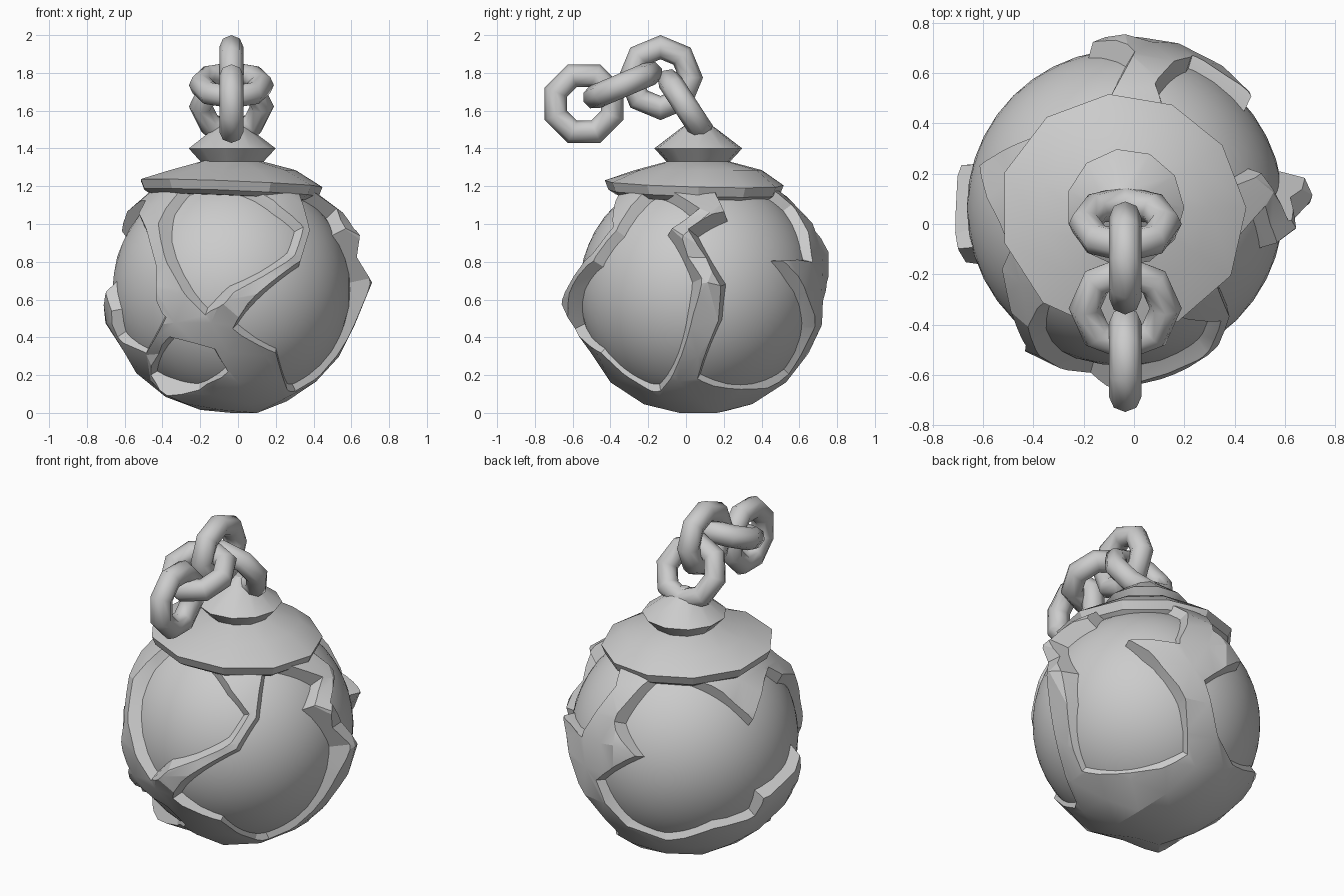
import bpy, bmesh, math, random
from mathutils import Vector, Matrix

random.seed(4)
cube = bpy.data.objects.get("Cube")
if cube:
    bpy.data.objects.remove(cube, do_unlink=True)

CENTRE = Vector((-0.035, 0.065, 0.65))
ORB_R = 0.63

metal = bpy.data.materials.new("grey")
metal.use_nodes = True
metal.diffuse_color = (0.6, 0.6, 0.6, 1)
metal.node_tree.nodes["Principled BSDF"].inputs["Base Color"].default_value = (0.6, 0.6, 0.6, 1)


def make_object(name, bm, location=(0, 0, 0)):
    bmesh.ops.recalc_face_normals(bm, faces=bm.faces[:])
    mesh = bpy.data.meshes.new(name)
    bm.to_mesh(mesh)
    bm.free()
    mesh.materials.append(metal)
    obj = bpy.data.objects.new(name, mesh)
    obj.location = location
    bpy.context.collection.objects.link(obj)
    return obj


def select(obj):
    bpy.ops.object.select_all(action="DESELECT")
    obj.select_set(True)
    bpy.context.view_layer.objects.active = obj


def smooth(obj, angle=180):
    select(obj)
    bpy.ops.object.shade_smooth_by_angle(angle=math.radians(angle))


def on_orb(azimuth, elevation, right, up):
    """Point of the orb lying at (right, up) as seen from a direction."""
    a, e = math.radians(azimuth), math.radians(elevation)
    toward = Vector((math.cos(a) * math.cos(e), math.sin(a) * math.cos(e), math.sin(e)))
    side = Vector((-math.sin(a), math.cos(a), 0))
    depth = math.sqrt(max(ORB_R ** 2 - right ** 2 - up ** 2, 0.001))
    p = side * right + toward.cross(side) * up + toward * depth
    return p.normalized() * ORB_R


def bridge(bm, low, high):
    for i in range(len(low)):
        bm.faces.new((low[i - 1], low[i], high[i], high[i - 1]))


def window_cutter(azimuth, elevation, outline):
    """Solid that opens one window in the shell, with walls flaring outwards."""
    points = [on_orb(azimuth, elevation, r, u) for r, u in outline]
    axis = sum(points, Vector()).normalized()
    count = len(points)
    outward = [p.cross(points[(i + 1) % count] - points[i - 1]).normalized()
               for i, p in enumerate(points)]
    if sum(n.dot(p - axis * ORB_R) for n, p in zip(outward, points)) < 0:
        outward = [-n for n in outward]
    slopes = [p.normalized() + n * 0.55 for p, n in zip(points, outward)]
    bm = bmesh.new()
    inner = [bm.verts.new(p - s * 0.03) for p, s in zip(points, slopes)]
    outer = [bm.verts.new(p + s * 0.14) for p, s in zip(points, slopes)]
    lid = [bm.verts.new(v.co / max(v.co.dot(axis), 0.1)) for v in outer]
    bridge(bm, inner, outer)
    bridge(bm, outer, lid)
    bm.faces.new(lid)
    tip = bm.verts.new((0, 0, 0))
    for i, v in enumerate(inner):
        bm.faces.new((tip, v, inner[i - 1]))
    obj = make_object("window_cutter", bm, CENTRE)
    obj.hide_render = True
    return obj


# Inner orb
bm = bmesh.new()
bmesh.ops.create_icosphere(bm, subdivisions=4, radius=ORB_R)
smooth(make_object("inner_orb", bm, CENTRE))

# Faceted shell: thinner and flat below, with a few drawn-out corners
bm = bmesh.new()
bmesh.ops.create_icosphere(bm, subdivisions=3, radius=0.695)
for v in bm.verts:
    v.co *= random.uniform(0.98, 1.02) * (0.955 if v.co.z < -0.28 else 1)
corners = [(0.745, 0.05, 0.04), (0.68, -0.08, 0.29), (0.59, 0.06, 0.41), (-0.67, -0.04, 0.26),
           (-0.06, -0.73, -0.06), (0, 0.69, 0.2), (-0.68, -0.1, -0.05), (-0.35, 0.6, 0.12),
           (-0.36, -0.33, -0.55)]
for corner in corners:
    target = Vector(corner)
    min(bm.verts, key=lambda v: (v.co - target).length).co = target
for v in bm.verts:
    v.co.z = max(v.co.z, -CENTRE.z)
shell = make_object("cracked_shell", bm, CENTRE)

# Window outlines: azimuth, elevation, then (right, up) from the orb centre
windows = [
    # front
    (-90, 0, [(-.30, .40), (-.22, .505), (.005, .515), (.225, .40), (.335, .31),
              (.295, .195), (-.01, .02), (-.125, -.095), (-.235, .05), (-.315, .26)]),
    # front right
    (-90, 0, [(-.48, .38), (-.43, .27), (-.385, .10), (-.385, -.06), (-.34, -.12),
              (-.44, -.31), (-.56, -.22), (-.58, -.10), (-.605, 0), (-.60, .15), (-.55, .30)]),
    # low front
    (-90, 0, [(-.30, -.25), (-.09, -.31), (-.03, -.41), (-.17, -.495), (-.395, -.43)]),
    # front left
    (0, 0, [(-.22, .49), (-.03, .38), (-.16, .29), (-.03, .04), (-.05, -.10),
            (-.205, -.50), (-.255, -.495), (-.495, -.31), (-.605, -.18), (-.613, -.05),
            (-.505, .125), (-.39, .285)]),
    # back left
    (0, 0, [(.085, .525), (.19, .56), (.36, .49), (.45, .42), (.535, .245), (.555, .16),
            (.385, .155), (.515, -.03), (.55, -.20), (.455, -.42), (.295, -.495),
            (.01, -.445), (.125, -.155), (.145, .03), (0, .28), (.155, .365)]),
    # back right
    (135, 25, [(-.19, .32), (.27, .03), (.42, .30), (.53, .20), (.56, 0), (.50, -.20),
               (.30, -.33), (.27, -.43), (.05, -.48), (-.19, -.53), (-.37, -.44),
               (-.51, -.21), (-.32, -.10), (-.40, .09)]),
]
for window in windows:
    cutter = window_cutter(*window)
    mod = shell.modifiers.new("window", "BOOLEAN")
    mod.operation = "DIFFERENCE"
    mod.solver = "EXACT"
    mod.object = cutter
    select(shell)
    bpy.ops.object.modifier_apply(modifier=mod.name)
    bpy.data.objects.remove(cutter, do_unlink=True)
smooth(shell, 20)

# Cap: overhanging skirt, neck, and pointed collar
profile = [(0.44, 1.14), (0.48, 1.165), (0.50, 1.215), (0.34, 1.285), (0.17, 1.33),
           (0.235, 1.40), (0.09, 1.51), (0.02, 1.555)]
SIDES = 11
bm = bmesh.new()
rings = []
for radius, z in profile:
    ring = []
    for i in range(SIDES):
        a = math.tau * i / SIDES
        # the skirt dips towards the left and is drawn in at the back
        skirt = 1 if radius > 0.4 else 0
        dip = 0.024 * math.cos(a - 0.6) * skirt
        r = radius - 0.05 * max(0, math.cos(a - 1.2)) * skirt
        ring.append(bm.verts.new((r * math.cos(a), r * math.sin(a), z - dip)))
    rings.append(ring)
for low, high in zip(rings, rings[1:]):
    bridge(bm, low, high)
bm.faces.new(rings[0])
bm.faces.new(rings[-1])
smooth(make_object("cap", bm, (CENTRE.x, CENTRE.y, 0)), 28)

# Chain: flat links are tilted about x, upright links stand in the side plane
upright = Matrix.Rotation(math.radians(90), 4, "Y")
links = [
    (0.0, 1.622, Matrix.Rotation(math.radians(-57), 4, "X")),
    (-0.135, 1.775, upright),
    (-0.335, 1.735, Matrix.Rotation(math.radians(23), 4, "X")),
    (-0.54, 1.637, Matrix.Rotation(math.radians(22.5), 4, "X") @ upright),
]
for number, (y, z, turn) in enumerate(links, 1):
    bpy.ops.mesh.primitive_torus_add(major_segments=8, minor_segments=8,
                                     major_radius=0.161, minor_radius=0.064)
    link = bpy.context.object
    link.name = f"chain_link_{number}"
    link.data.materials.append(metal)
    link.matrix_world = Matrix.Translation((CENTRE.x, y, z)) @ turn
    smooth(link)
